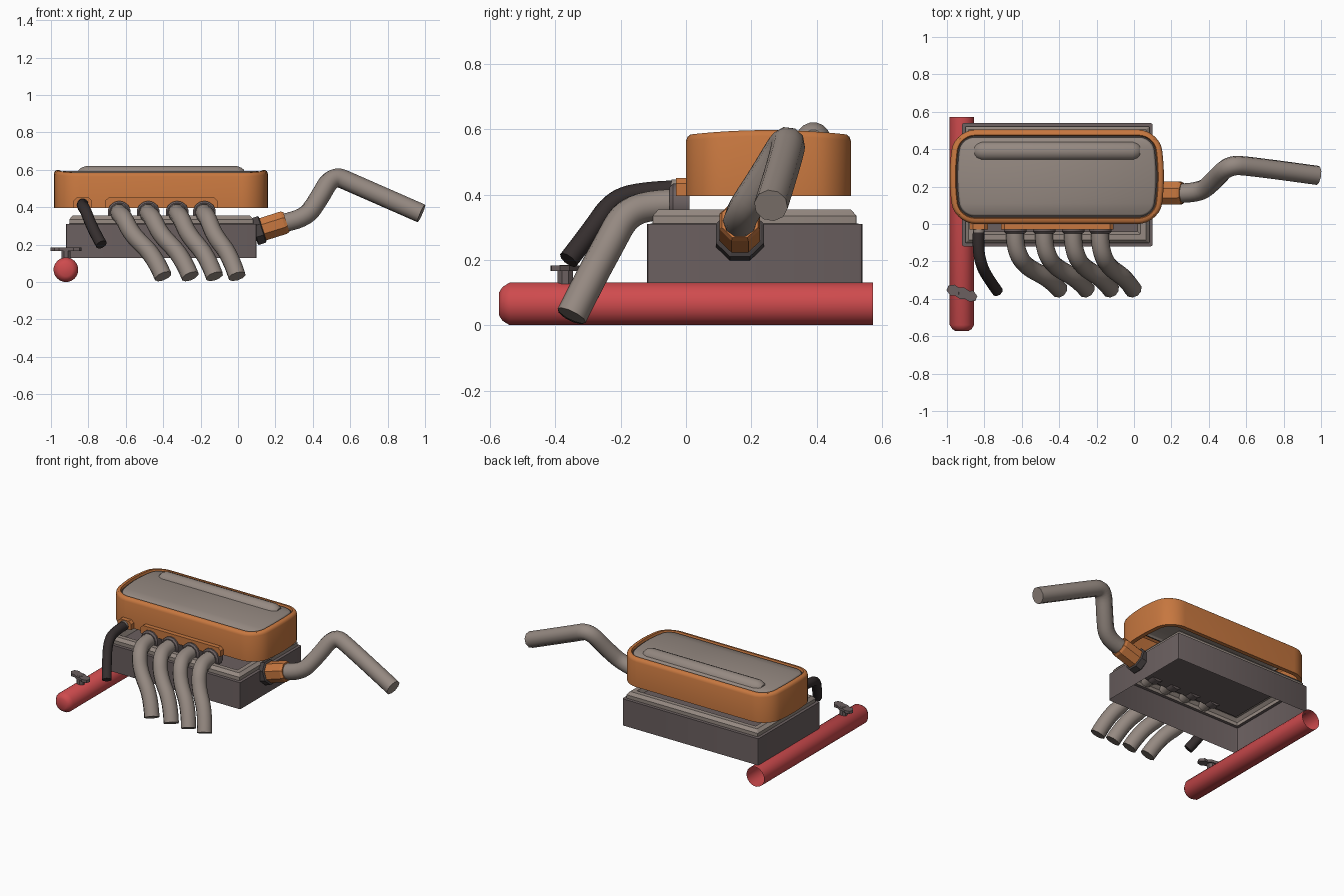
import bpy, bmesh, math
from mathutils import Vector

if "Cube" in bpy.data.objects:
    bpy.data.objects.remove(bpy.data.objects["Cube"])


def material(name, rgb):
    m = bpy.data.materials.new(name)
    m.diffuse_color = (*rgb, 1)
    m.use_nodes = True
    m.node_tree.nodes["Principled BSDF"].inputs["Base Color"].default_value = m.diffuse_color
    return m


ORANGE = material("orange", (0.57, 0.185, 0.05))
TAUPE = material("taupe", (0.30, 0.25, 0.22))
GREY = material("dark_grey_brown", (0.145, 0.115, 0.115))
RED = material("red", (0.62, 0.07, 0.075))
BLACK = material("black_rubber", (0.035, 0.027, 0.027))
CHAR = material("charcoal", (0.065, 0.055, 0.055))


def smooth(ob, angle=35):
    bpy.ops.object.select_all(action='DESELECT')
    ob.select_set(True)
    bpy.context.view_layer.objects.active = ob
    bpy.ops.object.shade_smooth_by_angle(angle=math.radians(angle))


def finish(name, bm, mats, angle=35):
    bmesh.ops.recalc_face_normals(bm, faces=bm.faces)
    me = bpy.data.meshes.new(name)
    bm.to_mesh(me)
    bm.free()
    for m in mats:
        me.materials.append(m)
    ob = bpy.data.objects.new(name, me)
    bpy.context.collection.objects.link(ob)
    smooth(ob, angle)
    return ob


def outline(hx, hy, r, bulge, inset, seg, mid):
    """Rounded rectangle, right half bottom to top, then mirrored."""
    r = max(r - inset, 0.004)
    ax, ay = hx - inset - r, hy - inset - r
    right = []
    for k in range(seg + 1):
        a = -math.pi / 2 + math.pi / 2 * k / seg
        right.append((ax + r * math.cos(a), -ay + r * math.sin(a)))
    for k in range(1, mid + 1):
        right.append((ax + r, -ay + 2 * ay * k / (mid + 1)))
    right += [(x, -y) for x, y in reversed(right[:seg + 1])]
    right = [(x - bulge * (y / hy) ** 2, y) for x, y in right]
    return right + [(-x, y) for x, y in reversed(right)]


def shell(name, centre, size, bands, mats, crown=0, cap_mat=0, angle=35):
    """Stacked outlines; bands are (inset, z, crowned, material index)."""
    hx, hy, r, bulge, seg, mid = size
    bm = bmesh.new()
    prev = None
    for inset, z, crowned, mi in bands:
        ring = [bm.verts.new((centre[0] + x, centre[1] + y,
                              z + crowned * crown * (1 - (y / hy) ** 2)))
                for x, y in outline(hx, hy, r, bulge, inset, seg, mid)]
        if prev:
            for i in range(len(ring)):
                j = (i + 1) % len(ring)
                bm.faces.new((prev[i], prev[j], ring[j], ring[i])).material_index = mi
        prev = ring
    n = len(prev) // 2
    for i in range(n - 1):
        f = bm.faces.new((prev[i], prev[i + 1], prev[2 * n - 2 - i], prev[2 * n - 1 - i]))
        f.material_index = cap_mat
    return finish(name, bm, mats, angle)


def lathe(name, origin, axis, profile, n, mat, angle=35, close_end=True):
    """Turned part; profile is (distance along axis, radius)."""
    rot = Vector(axis).to_track_quat('Z', 'Y')
    bm = bmesh.new()
    rings = []
    for t, r in profile:
        rings.append([bm.verts.new(Vector(origin) + rot @ Vector(
            (r * math.cos(2 * math.pi * (k + .5) / n), r * math.sin(2 * math.pi * (k + .5) / n), t)))
            for k in range(n)])
    for a, b in zip(rings, rings[1:]):
        for i in range(n):
            j = (i + 1) % n
            bm.faces.new((a[i], a[j], b[j], b[i]))
    bm.faces.new(rings[0])
    if close_end:
        bm.faces.new(rings[-1])
    return finish(name, bm, [mat], angle)


def prism(name, pts, offset, mat):
    """Polygon of 3D points extruded by an offset."""
    bm = bmesh.new()
    f = bm.faces.new([bm.verts.new(p) for p in pts])
    ext = bmesh.ops.extrude_face_region(bm, geom=[f])
    bmesh.ops.translate(bm, vec=offset,
                        verts=[v for v in ext['geom'] if isinstance(v, bmesh.types.BMVert)])
    return finish(name, bm, [mat], 30)


def tube(name, pts, r, mat):
    """Round bar swept along a smooth path."""
    cu = bpy.data.curves.new(name, 'CURVE')
    cu.dimensions = '3D'
    cu.bevel_depth, cu.bevel_resolution, cu.use_fill_caps = r, 3, True
    sp = cu.splines.new('NURBS')
    sp.points.add(len(pts) - 1)
    for p, co in zip(sp.points, pts):
        p.co = (*co, 1)
    sp.order_u, sp.use_endpoint_u, sp.resolution_u = 3, True, 5
    cu.materials.append(mat)
    ob = bpy.data.objects.new(name, cu)
    bpy.context.collection.objects.link(ob)
    bpy.ops.object.select_all(action='DESELECT')
    ob.select_set(True)
    bpy.context.view_layer.objects.active = ob
    bpy.ops.object.convert(target='MESH')
    smooth(bpy.context.view_layer.objects.active, 50)


# base box, open below, with a pale top frame around a sunken plate
shell("base_box", (-0.41, 0.21), (0.51, 0.33, 0.012, 0, 2, 0), [
    (0, 0.13, 0, 0), (0, 0.31, 0, 0), (0.018, 0.312, 0, 0), (0.018, 0.335, 0, 1),
    (0.035, 0.355, 0, 1), (0.065, 0.355, 0, 1), (0.08, 0.325, 0, 1)], [GREY, TAUPE])

# orange cover, hollow below, with a grooved, slightly crowned top panel
shell("top_cover", (-0.4125, 0.2525), (0.5725, 0.2525, 0.11, 0.03, 7, 6), [
    (0.028, 0.56, 0, 0), (0.028, 0.396, 0, 0), (0, 0.396, 0, 0), (0, 0.565, 1, 0),
    (0.005, 0.577, 1, 0), (0.014, 0.583, 1, 0), (0.03, 0.583, 1, 0), (0.035, 0.568, 1, 0),
    (0.042, 0.568, 1, 2), (0.045, 0.575, 1, 1), (0.053, 0.580, 1, 1)],
    [ORANGE, TAUPE, CHAR], crown=0.015, cap_mat=1)

# long raised ridge on the panel
lathe("panel_ridge", (-0.852, 0.39, 0.569), (1, 0, 0),
      [(0, 0.03), (0.012, 0.042), (0.04, 0.053), (0.845, 0.053), (0.873, 0.042), (0.885, 0.03)],
      16, TAUPE)

# orange mounting plates on the front
for name, x0, x1 in (("pipe_mount", -0.71, -0.11), ("hose_mount", -0.88, -0.78)):
    prism(name, [(x0, 0.005, 0.396), (x1, 0.005, 0.396), (x1, 0.005, 0.435),
                 (x1 - 0.018, 0.005, 0.452), (x0 + 0.018, 0.005, 0.452), (x0, 0.005, 0.435)],
          (0, -0.035, 0), ORANGE)

# four front pipes with collars
for i, (x, d) in enumerate(((-0.635, 0.235), (-0.48, 0.225), (-0.325, 0.20), (-0.18, 0.175))):
    lathe(f"pipe_collar_{i + 1}", (x, 0.01, 0.372), (0, -1, 0),
          [(0, 0.055), (0, 0.062), (0.05, 0.062), (0.06, 0.052)], 14, GREY)
    tube(f"front_pipe_{i + 1}", [(x, 0, 0.372), (x - 0.005, -0.09, 0.372),
                                 (x + 0.1 * d, -0.185, 0.345), (x + 0.3 * d, -0.235, 0.25),
                                 (x + 0.8 * d, -0.295, 0.14), (x + d, -0.35, 0.03)], 0.048, TAUPE)

# black hose
lathe("hose_ring", (-0.83, 0, 0.418), (0, -1, 0), [(0, 0.03), (0.045, 0.03)], 12, TAUPE)
tube("hose", [(-0.83, -0.02, 0.415), (-0.835, -0.13, 0.412), (-0.815, -0.225, 0.385),
              (-0.78, -0.29, 0.29), (-0.73, -0.36, 0.20)], 0.031, BLACK)

# side outlet: dark nut, orange collar and cranked pipe
axis = (0.95, 0, 0.30)
lathe("outlet_nut", (0.085, 0.165, 0.268), axis,
      [(0, 0.075), (0.005, 0.08), (0.045, 0.08), (0.05, 0.07)], 8, CHAR, 20)
lathe("outlet_collar", (0.125, 0.165, 0.28), axis,
      [(0, 0.067), (0.125, 0.067), (0.14, 0.06)], 8, ORANGE, 20)
tube("outlet_pipe", [(0.24, 0.165, 0.316), (0.355, 0.165, 0.335), (0.43, 0.235, 0.44),
                     (0.505, 0.315, 0.575), (0.62, 0.31, 0.525), (0.98, 0.26, 0.367)],
     0.052, TAUPE)

# red cross bar with a rounded front end
lathe("cross_bar", (-0.92, -0.572, 0.066), (0, 1, 0),
      [(0, 0.036), (0.01, 0.052), (0.032, 0.066), (1.144, 0.066)], 20, RED, close_end=False)

# wing nut on the bar
lathe("wing_nut_stem", (-0.92, -0.37, 0.12), (0, 0, 1),
      [(0, 0.026), (0.055, 0.026), (0.065, 0.018)], 8, GREY, 20)
half = [(0.0, 0.032), (0.03, 0.026), (0.05, 0.036), (0.082, 0.018), (0.082, -0.01),
        (0.055, -0.026), (0.03, -0.022)]
loop = half + [(-x, -y) for x, y in half]
c, s = math.cos(-0.4), math.sin(-0.4)
prism("wing_nut_wings", [(-0.92 + x * c - y * s, -0.37 + x * s + y * c, 0.166) for x, y in loop],
      (0, 0, 0.018), GREY)
